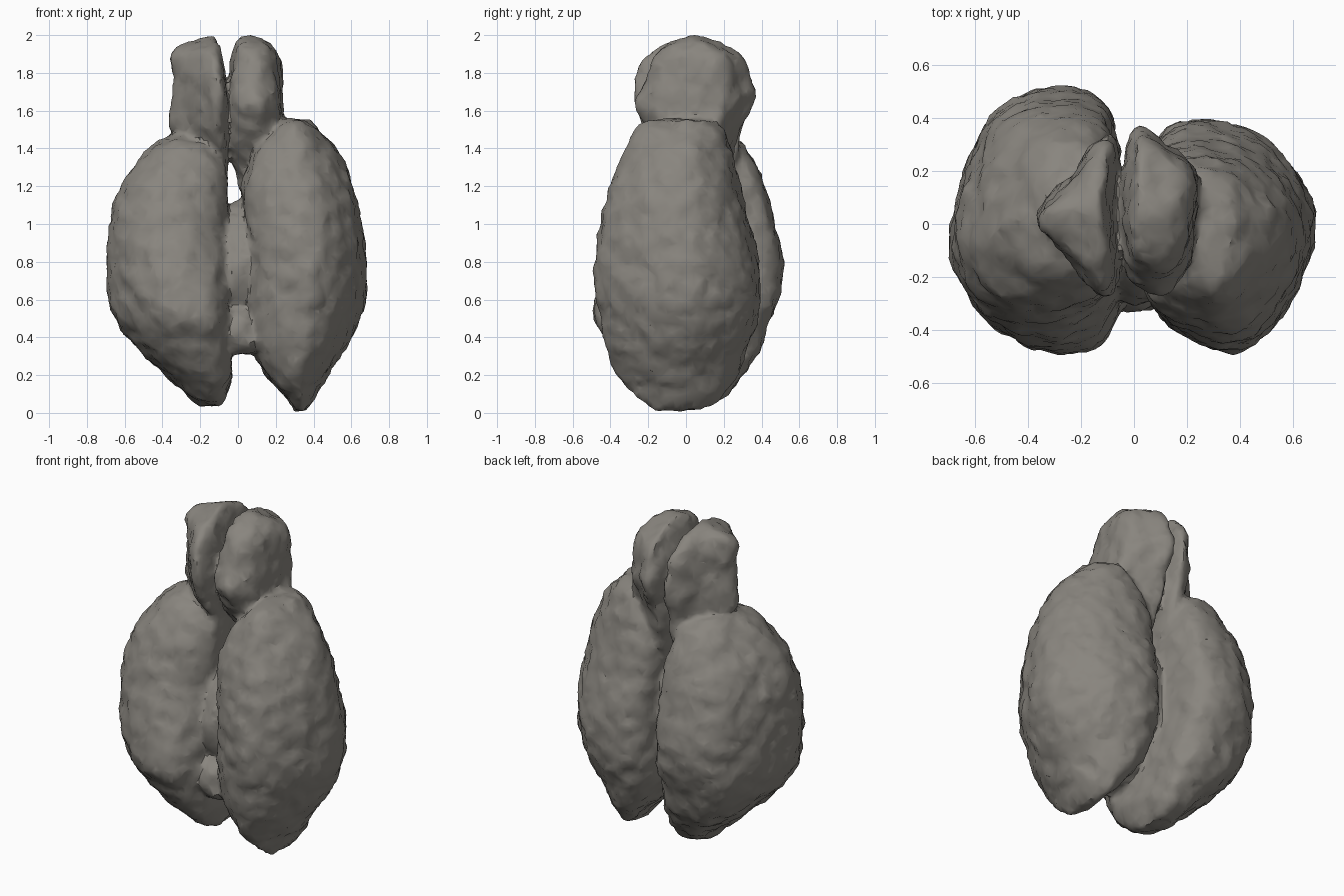
import bpy, bmesh, math
from mathutils import noise

if "Cube" in bpy.data.objects:
    bpy.data.objects.remove(bpy.data.objects["Cube"])

parts = []


def catmull(p0, p1, p2, p3, t):
    return tuple(0.5 * (2 * b + (c - a) * t + (2 * a - 5 * b + 4 * c - d) * t * t
                        + (3 * b - a - 3 * c + d) * t ** 3)
                 for a, b, c, d in zip(p0, p1, p2, p3))


def ramp(z, a, b):
    return min(max((z - a) / (b - a), 0), 1)


def lump(name, plan, levels, steps=5, sub=5, cut=0.0, box=0.0):
    """Loft a closed plan outline (u: medial -1 to lateral 1, v: front -1 to back 1)
    through levels of (z, medial x, lateral x, front y, back y).
    cut: bevels the upper inner front corner; box: fills the lower outer back corner."""
    n = len(plan)
    ring = [catmull(plan[i - 1], plan[i], plan[(i + 1) % n], plan[(i + 2) % n], k / steps)
            for i in range(n) for k in range(steps)]
    m = len(levels)
    rows = []
    for i in range(m - 1):
        a, d = levels[max(i - 1, 0)], levels[min(i + 2, m - 1)]
        rows += [catmull(a, levels[i], levels[i + 1], d, k / sub) for k in range(sub)]
    rows.append(levels[-1])
    bm = bmesh.new()
    loops = []
    for z, x0, x1, y0, y1 in rows:
        c, b = cut * ramp(z, .5, 1.0), box * (1 - ramp(z, .4, .7))
        loop = []
        for u, v in ring:
            if v < 0:
                v *= 1 - c * (1 - u) / 2
            elif u > 0:
                s = 1 + b * 2 * u * v
                u, v = u * s, v * s
            loop.append(bm.verts.new(((x0 + x1) / 2 + u * (x1 - x0) / 2,
                                      (y0 + y1) / 2 + v * (y1 - y0) / 2, z)))
        loops.append(loop)
    for a, b in zip(loops, loops[1:]):
        for i in range(len(a)):
            j = (i + 1) % len(a)
            bm.faces.new((a[i], a[j], b[j], b[i]))
    for loop in (loops[0], loops[-1]):
        bmesh.ops.poke(bm, faces=[bm.faces.new(loop)])
    bmesh.ops.recalc_face_normals(bm, faces=bm.faces)
    me = bpy.data.meshes.new(name)
    bm.to_mesh(me)
    bm.free()
    ob = bpy.data.objects.new(name, me)
    bpy.context.collection.objects.link(ob)
    parts.append(ob)


# Left hemisphere: flat inner wall, set further back
lump("left_hemisphere",
     [(1, -.1), (.7, .56), (.33, .87), (-.25, 1), (-.81, .9), (-.98, .5),
      (-1, -.1), (-.97, -.7), (-.56, -1), (.22, -.9), (.78, -.53)],
     [(.04, -.10, -.20, -.08, .12), (.10, -.06, -.27, -.19, .21), (.2, -.04, -.38, -.30, .30),
      (.35, -.045, -.545, -.40, .39), (.5, -.05, -.65, -.48, .45), (.65, -.055, -.69, -.51, .50),
      (.8, -.06, -.695, -.515, .515), (1.0, -.06, -.685, -.485, .48), (1.2, -.065, -.62, -.41, .42),
      (1.33, -.08, -.53, -.33, .36), (1.42, -.11, -.44, -.24, .30), (1.475, -.19, -.36, -.11, .22)],
     cut=.4, box=.15)

# Right hemisphere: rounder, pointed foot in front view, blunt from the side
lump("right_hemisphere",
     [(1, .05), (.87, .42), (.4, .83), (-.34, 1), (-.84, .86), (-1, .4),
      (-1, -.1), (-.9, -.6), (-.53, -.87), (.03, -1), (.45, -.82), (.82, -.42)],
     [(.01, .30, .37, -.16, .08), (.08, .25, .405, -.27, .18), (.2, .155, .475, -.36, .265),
      (.35, .07, .575, -.425, .33), (.5, .05, .645, -.455, .375), (.65, .05, .685, -.475, .395),
      (.8, .05, .68, -.48, .385), (1.0, .04, .655, -.46, .335), (1.2, .025, .615, -.405, .285),
      (1.38, .08, .53, -.33, .24), (1.49, .17, .44, -.27, .20), (1.555, .25, .37, -.18, .13)])

# Left front bulb: wedge in plan
lump("left_bulb",
     [(-1, .9), (-.6, 1), (.2, .5), (1, 0), (.5, -.4), (-.6, -1), (-1, -.8), (-1, 0)],
     [(1.2, -.06, -.14, .0, .2), (1.35, -.06, -.30, -.12, .26), (1.5, -.065, -.365, -.21, .29),
      (1.62, -.065, -.365, -.25, .32), (1.75, -.075, -.345, -.26, .31),
      (1.87, -.09, -.355, -.22, .27), (1.94, -.11, -.32, -.13, .2), (1.985, -.13, -.20, .0, .12)],
     steps=6)

# Right front bulb: boxier, tapering down into the valley behind
lump("right_bulb",
     [(-.6, 1), (0, .9), (1, .5), (.97, -.2), (.78, -.66), (.1, -1), (-.8, -.75), (-1, 0), (-.9, .5)],
     [(1.12, .02, .09, .04, .18), (1.26, -.01, .15, .0, .22), (1.4, -.045, .20, -.13, .26),
      (1.52, -.055, .235, -.22, .30), (1.65, -.05, .23, -.265, .35), (1.76, -.045, .22, -.22, .34),
      (1.88, -.03, .215, -.17, .30), (1.95, -.015, .16, -.11, .21), (1.995, .01, .07, .0, .10)],
     steps=6)

# Bridge tissue joining the two hemispheres, and the web between the bulbs
oval = [(math.cos(i * math.pi / 4), math.sin(i * math.pi / 4)) for i in range(8)]
lump("lower_bridge", oval,
     [(.31, -.05, .10, -.26, -.1), (.36, -.12, .16, -.32, .0), (.45, -.14, .16, -.33, .06),
      (.53, -.12, .14, -.28, .06), (.58, -.06, .08, -.2, .0)])
lump("upper_bridge", oval,
     [(.5, -.10, .10, -.18, .10), (.6, -.16, .18, -.26, .18), (.72, -.16, .18, -.31, .2),
      (.85, -.16, .18, -.29, .2), (1.02, -.14, .16, -.18, .18), (1.12, -.03, .08, -.06, .08)])
lump("bulb_web", oval,
     [(1.34, -.09, -.02, .02, .16), (1.45, -.11, .0, -.05, .2), (1.6, -.11, .0, -.08, .2),
      (1.76, -.08, -.03, .0, .14)])

# Fuse everything into one continuous skin
bpy.ops.object.select_all(action='DESELECT')
for ob in parts:
    ob.select_set(True)
brain = parts[0]
bpy.context.view_layer.objects.active = brain
bpy.ops.object.join()
brain.name = "brain_surface"
mod = brain.modifiers.new("fuse", 'REMESH')
mod.mode = 'VOXEL'
mod.voxel_size = 0.015
bpy.ops.object.convert(target='MESH')
brain = bpy.context.object

# Lumpy, slightly chipped surface
moves = []
for v in brain.data.vertices:
    p = v.co
    h = (noise.noise(p * 5) * .010 + noise.noise(p * 12) * .014
         + noise.noise(p * 28) * .007)
    moves.append(v.normal * h)
for v, d in zip(brain.data.vertices, moves):
    v.co += d
    v.co.z = min(max(v.co.z, 0), 2)
mod = brain.modifiers.new("coarsen", 'DECIMATE')
mod.ratio = 0.18
bpy.ops.object.convert(target='MESH')
brain = bpy.context.object
bpy.ops.object.shade_smooth_by_angle(angle=math.radians(35))

# Dark warm grey
mat = bpy.data.materials.new("warm_grey")
mat.diffuse_color = (0.25, 0.235, 0.21, 1)
mat.use_nodes = True
mat.node_tree.nodes["Principled BSDF"].inputs["Base Color"].default_value = mat.diffuse_color
brain.data.materials.clear()
brain.data.materials.append(mat)
